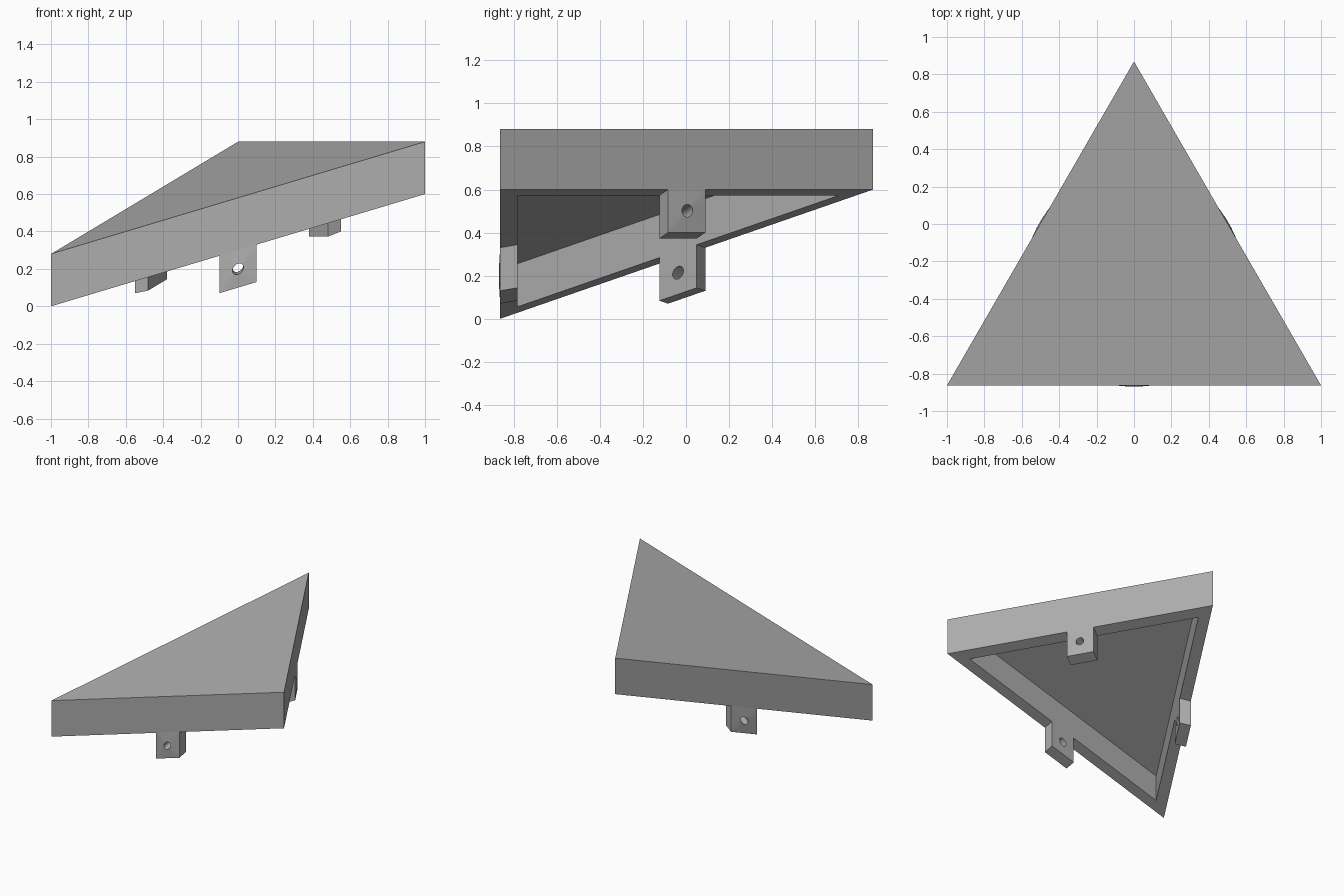
import bpy, bmesh
from math import sin, cos, pi, sqrt
from mathutils import Vector

if "Cube" in bpy.data.objects:
    bpy.data.objects.remove(bpy.data.objects["Cube"])

WALL, HEIGHT, POCKET = 0.08, 0.28, 0.2
TAB, HOLE, BULGE, SIDES = 0.1, 0.029, 0.006, 32
INRADIUS = 1 / sqrt(3)
CENTRE_Y = -INRADIUS / 2 + BULGE / 2

grey = bpy.data.materials.new("grey")
grey.use_nodes = True
colour = (0.42, 0.42, 0.42, 1)
grey.diffuse_color = colour
grey.node_tree.nodes["Principled BSDF"].inputs["Base Color"].default_value = colour


def slanted(x, y, lift):
    """Place a point at a lift above the slanted underside; y is from the centroid."""
    return Vector((x, y + CENTRE_Y, 0.4 + 0.3 * x + 0.3 * INRADIUS * y + lift))


def finish(bm, name):
    bmesh.ops.recalc_face_normals(bm, faces=bm.faces)
    mesh = bpy.data.meshes.new(name)
    bm.to_mesh(mesh)
    bm.free()
    mesh.materials.append(grey)
    obj = bpy.data.objects.new(name, mesh)
    bpy.context.collection.objects.link(obj)
    return obj


def bridge(bm, a, b):
    for i in range(len(a)):
        j = (i + 1) % len(a)
        bm.faces.new((a[i], a[j], b[j], b[i]))


# Triangular lid, hollow from below
bm = bmesh.new()


def triangle(inset, lift):
    r = 2 * (INRADIUS - inset)
    angles = [pi / 2 + k * 2 * pi / 3 for k in range(3)]
    return [bm.verts.new(slanted(r * cos(a), r * sin(a), lift)) for a in angles]


loops = [triangle(0, HEIGHT), triangle(0, 0), triangle(WALL, 0), triangle(WALL, POCKET)]
for a, b in zip(loops, loops[1:]):
    bridge(bm, a, b)
bm.faces.new(loops[0])
bm.faces.new(loops[-1])
finish(bm, "triangular_lid")


# Drilled tabs hanging under the middle of each wall
def make_tab(name, angle):
    bm = bmesh.new()
    out = Vector((cos(angle), sin(angle)))
    along = Vector((-out.y, out.x))

    def ring(distance, square):
        verts = []
        for k in range(SIDES):
            a = 2 * pi * k / SIDES
            u, w = cos(a), sin(a)
            size = TAB / max(abs(u), abs(w)) if square else HOLE
            p = out * distance + along * u * size
            verts.append(bm.verts.new(slanted(p.x, p.y, w * size - TAB)))
        return verts

    inner = INRADIUS - WALL
    rings = [ring(INRADIUS, True), ring(INRADIUS + BULGE, False),
             ring(inner, False), ring(inner, True)]
    for k in range(4):
        bridge(bm, rings[k], rings[(k + 1) % 4])
    tab = finish(bm, name)
    bpy.ops.object.select_all(action="DESELECT")
    tab.select_set(True)
    bpy.context.view_layer.objects.active = tab
    bpy.ops.object.shade_smooth_by_angle(angle=pi / 6)


for name, angle in (("front_tab", -pi / 2), ("left_tab", pi / 6), ("right_tab", 5 * pi / 6)):
    make_tab(name, angle)
